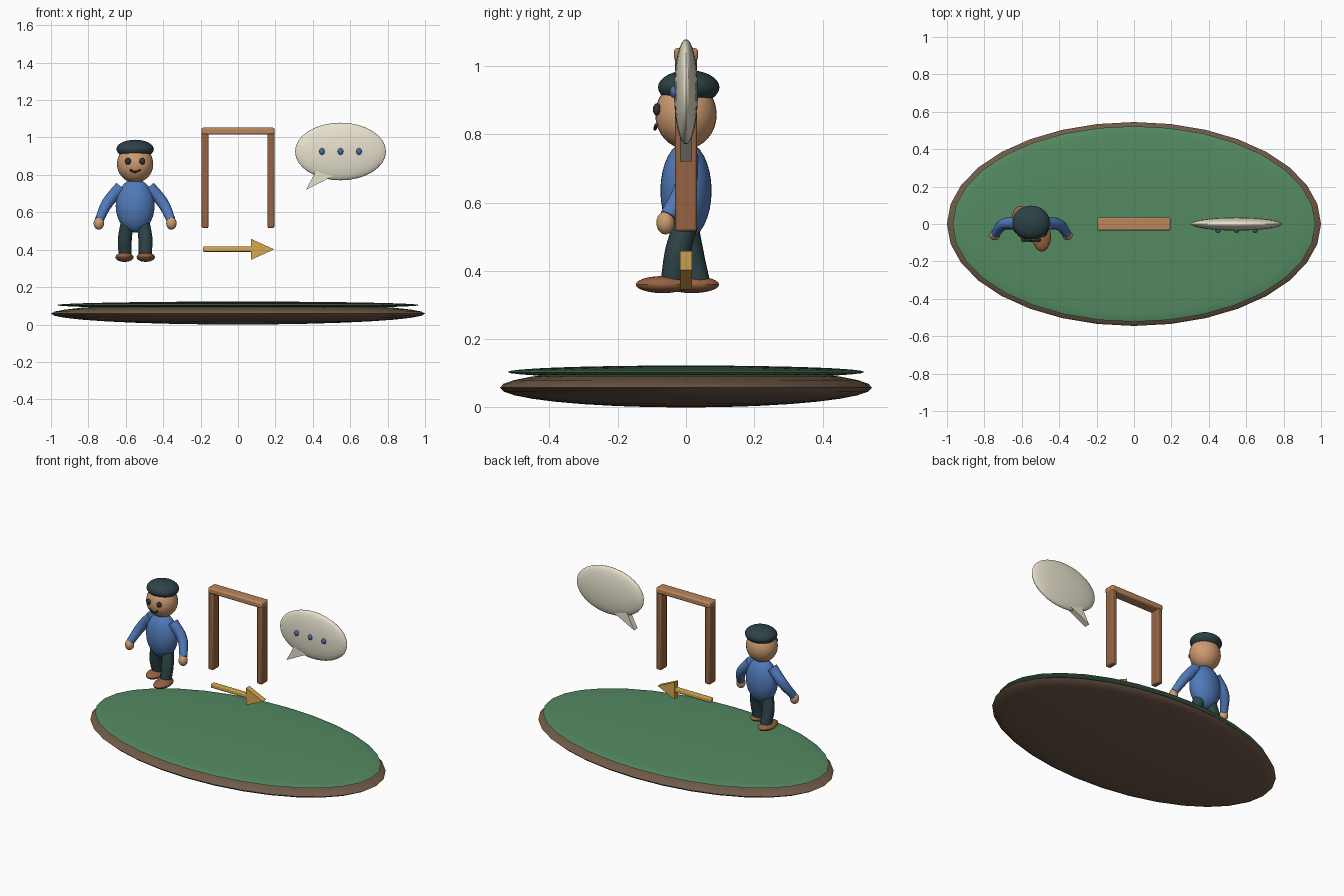
import bpy, bmesh
from mathutils import Vector

if "Cube" in bpy.data.objects:
    bpy.data.objects.remove(bpy.data.objects["Cube"])


def material(name, r, g, b):
    lin = [((c / 255 + 0.055) / 1.055) ** 2.4 for c in (r, g, b)]
    m = bpy.data.materials.new(name)
    m.diffuse_color = (*lin, 1)
    m.use_nodes = True
    m.node_tree.nodes["Principled BSDF"].inputs["Base Color"].default_value = m.diffuse_color
    return m


SOIL = material("soil", 112, 90, 72)
GRASS = material("grass", 84, 138, 98)
SKIN = material("skin", 205, 155, 112)
SHIRT = material("shirt", 80, 122, 186)
DARK = material("dark", 44, 66, 70)
SHOE = material("shoe", 150, 98, 66)
POST = material("post_wood", 150, 100, 66)
BEAM = material("beam_wood", 186, 134, 92)
GOLD = material("gold", 214, 168, 78)
CREAM = material("cream", 232, 226, 206)
BLUE = material("dot_blue", 72, 108, 165)
INK = material("ink", 48, 50, 54)


def finish(obj, name, mat, smooth=True):
    obj.name = name
    obj.data.materials.append(mat)
    if smooth:
        bpy.ops.object.select_all(action='DESELECT')
        obj.select_set(True)
        bpy.context.view_layer.objects.active = obj
        bpy.ops.object.shade_smooth_by_angle()
    return obj


def ball(name, loc, radii, mat, seg=32, rings=16):
    bpy.ops.mesh.primitive_uv_sphere_add(segments=seg, ring_count=rings, radius=1, location=loc)
    obj = bpy.context.object
    obj.scale = radii
    bpy.ops.object.transform_apply(location=False, rotation=False, scale=True)
    return finish(obj, name, mat)


def box(name, loc, size, mat, bevel):
    bpy.ops.mesh.primitive_cube_add(size=1, location=loc)
    obj = bpy.context.object
    obj.scale = size
    bpy.ops.object.transform_apply(location=False, rotation=False, scale=True)
    mod = obj.modifiers.new("soft_edges", 'BEVEL')
    mod.width, mod.segments = bevel, 2
    return finish(obj, name, mat)


def tube(name, points, radii, mat):
    """Smooth tapering tube through the given points."""
    cu = bpy.data.curves.new(name, 'CURVE')
    cu.dimensions = '3D'
    cu.bevel_depth, cu.bevel_resolution, cu.use_fill_caps = 1, 4, True
    sp = cu.splines.new('BEZIER')
    sp.resolution_u = 8
    sp.bezier_points.add(len(points) - 1)
    for bp, p, r in zip(sp.bezier_points, points, radii):
        bp.co, bp.radius = Vector(p), r
        bp.handle_left_type = bp.handle_right_type = 'AUTO'
    obj = bpy.data.objects.new(name, cu)
    bpy.context.collection.objects.link(obj)
    bpy.ops.object.select_all(action='DESELECT')
    obj.select_set(True)
    bpy.context.view_layer.objects.active = obj
    bpy.ops.object.convert(target='MESH')
    return finish(bpy.context.object, name, mat)


def prism(name, outline, half, mat):
    """Extrude an x-z outline evenly to both sides of y = 0."""
    bm = bmesh.new()
    face = bm.faces.new([bm.verts.new((x, -half, z)) for x, z in outline])
    ext = bmesh.ops.extrude_face_region(bm, geom=[face])
    verts = [v for v in ext["geom"] if isinstance(v, bmesh.types.BMVert)]
    bmesh.ops.translate(bm, verts=verts, vec=(0, 2 * half, 0))
    bmesh.ops.recalc_face_normals(bm, faces=bm.faces)
    me = bpy.data.meshes.new(name)
    bm.to_mesh(me)
    bm.free()
    obj = bpy.data.objects.new(name, me)
    bpy.context.collection.objects.link(obj)
    return finish(obj, name, mat, smooth=False)


# Oval ground: soil lens with a grass lens on top
ball("ground_soil", (0, 0, 0.058), (1, 0.545, 0.058), SOIL)
ball("ground_grass", (0, 0, 0.104), (0.97, 0.523, 0.019), GRASS)

# Figure: torso, head, cap
CX = -0.55
ball("torso", (CX, 0, 0.635), (0.104, 0.075, 0.143), SHIRT)
ball("head", (CX, 0, 0.858), (0.097, 0.09, 0.1), SKIN)
ball("cap", (CX, 0.008, 0.938), (0.1, 0.09, 0.05), DARK)
tube("mouth", [(CX - 0.029, -0.087, 0.828), (CX, -0.091, 0.816), (CX + 0.029, -0.087, 0.828)],
     [0.005] * 3, INK)

# Paired parts; the +x leg steps forward
for side, s, foot_y, ankle_y in (("left", -1, 0.018, 0.036), ("right", 1, -0.068, -0.04)):
    ball(side + "_eye", (CX + s * 0.038, -0.085, 0.873), (0.016, 0.012, 0.018), INK, 16, 8)
    tube(side + "_arm",
         [(CX + s * 0.075, 0.003, 0.735), (CX + s * 0.148, -0.003, 0.65), (CX + s * 0.192, -0.053, 0.56)],
         [0.034, 0.031, 0.024], SHIRT)
    ball(side + "_hand", (CX + s * 0.194, -0.06, 0.541), (0.028, 0.027, 0.034), SKIN, 24, 12)
    tube(side + "_leg",
         [(CX + s * 0.043, 0, 0.54), (CX + s * 0.055, ankle_y * 0.5 - 0.004, 0.455),
          (CX + s * 0.053, ankle_y, 0.365)],
         [0.036, 0.038, 0.035], DARK)
    ball(side + "_shoe", (CX + s * 0.057, foot_y, 0.36), (0.049, 0.079, 0.025), SHOE, 24, 12)
    # Gate post
    box(side + "_post", (s * 0.176, 0, 0.772), (0.036, 0.064, 0.512), POST, 0.007)

# Gate beam
box("gate_beam", (0, 0, 1.034), (0.39, 0.07, 0.038), BEAM, 0.009)

# Direction arrow
box("arrow_shaft", (-0.055, 0, 0.403), (0.265, 0.03, 0.028), GOLD, 0.006)
prism("arrow_head", [(0.07, 0.346), (0.193, 0.402), (0.07, 0.458)], 0.018, GOLD)

# Speech bubble with tail and three dots
ball("bubble", (0.548, 0, 0.925), (0.243, 0.035, 0.154), CREAM)
prism("bubble_tail", [(0.43, 0.845), (0.363, 0.72), (0.52, 0.8)], 0.018, CREAM)
for i in range(3):
    ball(f"bubble_dot_{i + 1}", (0.449 + 0.099 * i, -0.036, 0.925), (0.015, 0.011, 0.018), BLUE, 16, 8)
